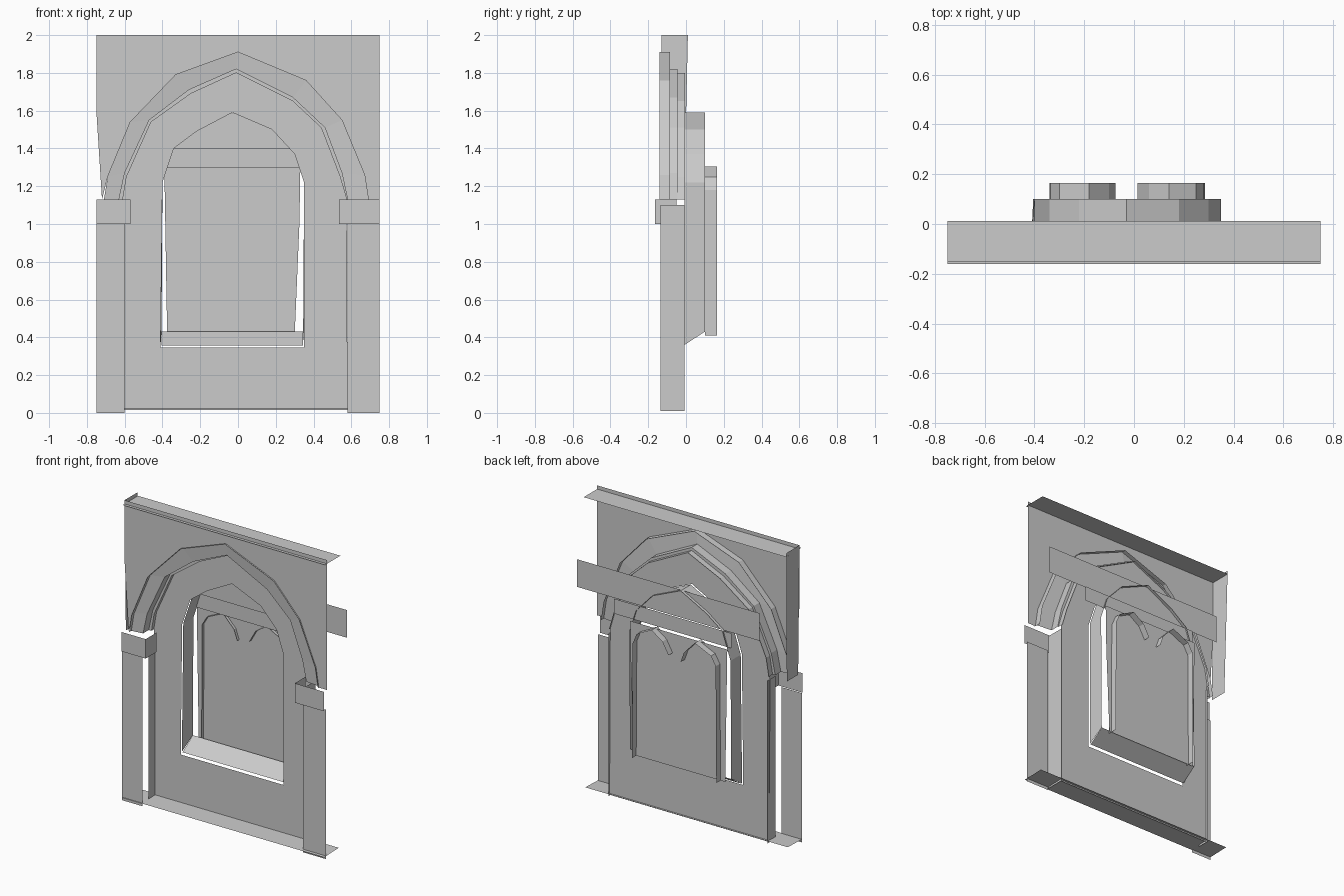
import bpy, bmesh

if "Cube" in bpy.data.objects:
    bpy.data.objects.remove(bpy.data.objects["Cube"])


def finish(name, bm):
    bmesh.ops.recalc_face_normals(bm, faces=bm.faces)
    me = bpy.data.meshes.new(name)
    bm.to_mesh(me)
    bm.free()
    ob = bpy.data.objects.new(name, me)
    bpy.context.collection.objects.link(ob)
    return ob


def at(pts, y):
    return [(x, y, z) for x, z in pts]


def loft(name, a, b):
    """Flat quads between two open paths of equal length."""
    bm = bmesh.new()
    va = [bm.verts.new(p) for p in a]
    vb = [bm.verts.new(p) for p in b]
    for i in range(len(a) - 1):
        bm.faces.new((va[i], va[i + 1], vb[i + 1], vb[i]))
    return finish(name, bm)


def panel(name, outline, y, holes=()):
    """Upright sheet facing -y with optional holes."""
    bm = bmesh.new()
    edges = []
    for ring in (outline, *holes):
        vs = [bm.verts.new(p) for p in at(ring, y)]
        edges += [bm.edges.new((vs[i - 1], vs[i])) for i in range(len(vs))]
    bmesh.ops.triangle_fill(bm, use_beauty=True, edges=edges, normal=(0, -1, 0))
    return finish(name, bm)


def rect(x0, x1, z0, z1):
    return [(x0, z0), (x1, z0), (x1, z1), (x0, z1)]


def shelf(name, x0, x1, y0, y1, z0, z1):
    """Strip running along x, possibly sloped."""
    return loft(name, [(x0, y0, z0), (x1, y0, z0)], [(x0, y1, z1), (x1, y1, z1)])


# Stepped arch profiles, outer to inner
outer = [(-.71, 1.13), (-.69, 1.25), (-.57, 1.54), (-.33, 1.79), (0, 1.91),
         (.36, 1.76), (.55, 1.55), (.67, 1.26), (.69, 1.13)]
middle = [(-.63, 1.13), (-.60, 1.27), (-.47, 1.55), (-.26, 1.71), (-.01, 1.82),
          (.29, 1.67), (.46, 1.51), (.55, 1.27), (.58, 1.13)]
inner = [(-.61, 1.13), (-.59, 1.25), (-.46, 1.54), (-.25, 1.69), (-.01, 1.80),
         (.29, 1.65), (.44, 1.51), (.54, 1.25), (.575, 1.13)]

# Upper wall around the arch
panel("upper_wall", [(-.75, 2), (-.75, 1.6), (-.72, 1.13)] + outer[1:-1]
      + [(.69, 1.13), (.75, 1.13), (.75, 2)], -.13)
shelf("wall_top", -.75, .75, -.15, .012, 1.975, 1.975)
loft("wall_side", [(-.75, -.13, 2), (-.74, -.13, 1.13)],
     [(-.75, .01, 2), (-.74, -.01, 1.13)])

# Arch mouldings
loft("outer_arch_reveal", at(outer, -.14), at(outer, -.085))
loft("outer_arch_face", at(outer, -.115), at(middle, -.105))
loft("middle_arch_reveal", at(middle, -.105), at(middle, -.045))
loft("middle_arch_face", at(middle, -.045), at(inner, -.045))
loft("inner_arch_reveal", at(inner, -.045), at(inner, -.005))

# Pilasters and capitals, each a front with an inward return
for side, edge, end, cap, front, back in (
        ("left", -.60, -.75, -.57, -.155, -.09),
        ("right", .58, .75, .535, -.138, -.135)):
    panel(side + "_pilaster", rect(min(edge, end), max(edge, end), 0, 1.0), front)
    loft(side + "_pilaster_return", [(edge, back, .01), (edge, back, 1.10)],
         [(edge, -.008, .01), (edge, -.008, 1.10)])
    panel(side + "_capital", rect(min(cap, end), max(cap, end), 1.0, 1.13), -.163)
    loft(side + "_capital_return", [(cap, -.163, 1.0), (cap, -.163, 1.13)],
         [(cap, -.05, 1.0), (cap, -.05, 1.13)])

# Floor ledge
shelf("floor_ledge", -.75, .75, -.16, -.005, .02, .025)

# Recessed wall with the window opening
opening = [(-.41, .345), (-.40, 1.22), (-.34, 1.40), (-.22, 1.49), (-.03, 1.59),
           (.18, 1.50), (.30, 1.37), (.35, 1.22), (.35, .345)]
panel("recessed_wall", [(-.60, .015)] + inner + [(.58, .015)], -.02, [opening])
arch = opening[1:-1]
loft("window_reveal", at([(-.41, .36)] + arch + [(.35, .36)], -.008),
     at([(-.405, .43)] + arch + [(.345, .43)], .10))
shelf("window_sill", -.405, .345, -.008, .10, .357, .43)

# Window pane, closing strip and the lancet heads with outer jambs
panel("window_pane", [(-.375, .41), (.30, .41), (.325, 1.0), (.33, 1.30),
                      (-.39, 1.30)], .12)
panel("pane_head", rect(-.40, .47, 1.30, 1.40), .09)
panel("closing_strip", rect(-.60, .75, 1.40, 1.585), .08)
lancets = {
    "left": [(-.34, .41), (-.335, 1.19), (-.30, 1.25), (-.18, 1.305),
             (-.10, 1.22), (-.075, 1.15)],
    "right": [(.285, .41), (.28, 1.18), (.25, 1.25), (.14, 1.305),
              (.06, 1.25), (.015, 1.17)],
}
for side, pts in lancets.items():
    loft(side + "_lancet", at(pts, .10), at(pts, .165))
